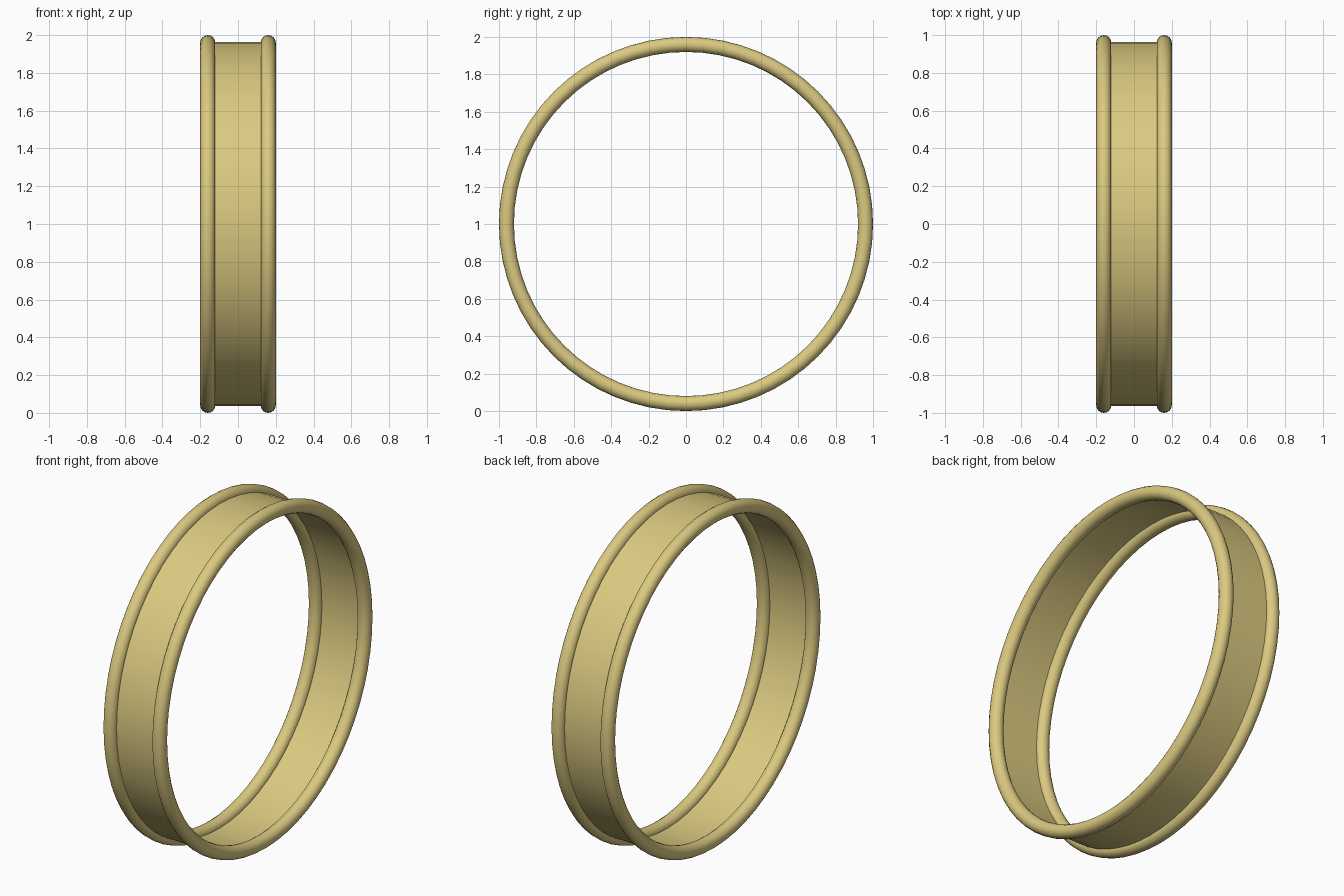
import bpy
import bmesh
from math import pi, sin, cos
from mathutils import Matrix

cube = bpy.data.objects.get("Cube")
if cube:
    bpy.data.objects.remove(cube, do_unlink=True)

SEGMENTS = 64
RIM_RADIUS, RIM_THICK, RIM_X = 0.96, 0.04, 0.16

gold = bpy.data.materials.new("pale_gold")
gold.use_nodes = True
gold.diffuse_color = (0.71, 0.59, 0.22, 1)
gold.node_tree.nodes["Principled BSDF"].inputs["Base Color"].default_value = gold.diffuse_color


def lathe(name, profile):
    """Sweep a closed (x, radius) profile round the x axis, at ring height."""
    bm = bmesh.new()
    rings = []
    for i in range(SEGMENTS):
        turn = Matrix.Rotation(2 * pi * i / SEGMENTS, 3, 'X')
        rings.append([bm.verts.new(turn @ bm_point) for bm_point in
                      (Matrix.Identity(3) @ p for p in profile)])
    n = len(profile)
    for i, ring in enumerate(rings):
        after = rings[(i + 1) % SEGMENTS]
        for j in range(n):
            k = (j + 1) % n
            bm.faces.new((ring[j], ring[k], after[k], after[j]))
    bmesh.ops.recalc_face_normals(bm, faces=bm.faces)
    mesh = bpy.data.meshes.new(name)
    bm.to_mesh(mesh)
    bm.free()
    mesh.materials.append(gold)
    obj = bpy.data.objects.new(name, mesh)
    obj.location.z = 1
    bpy.context.collection.objects.link(obj)
    bpy.ops.object.select_all(action='DESELECT')
    obj.select_set(True)
    bpy.context.view_layer.objects.active = obj
    bpy.ops.object.shade_smooth_by_angle()
    return obj


from mathutils import Vector

# Thin band between the rims
lathe("band", [Vector((x, 0, r)) for x, r in
               ((-RIM_X, 0.957), (RIM_X, 0.957), (RIM_X, 0.963), (-RIM_X, 0.963))])

# Rounded rims on both edges
for name, side in (("left_rim", 1), ("right_rim", -1)):
    lathe(name, [Vector((side * RIM_X + RIM_THICK * cos(a), 0, RIM_RADIUS + RIM_THICK * sin(a)))
                 for a in (2 * pi * i / 16 for i in range(16))])
